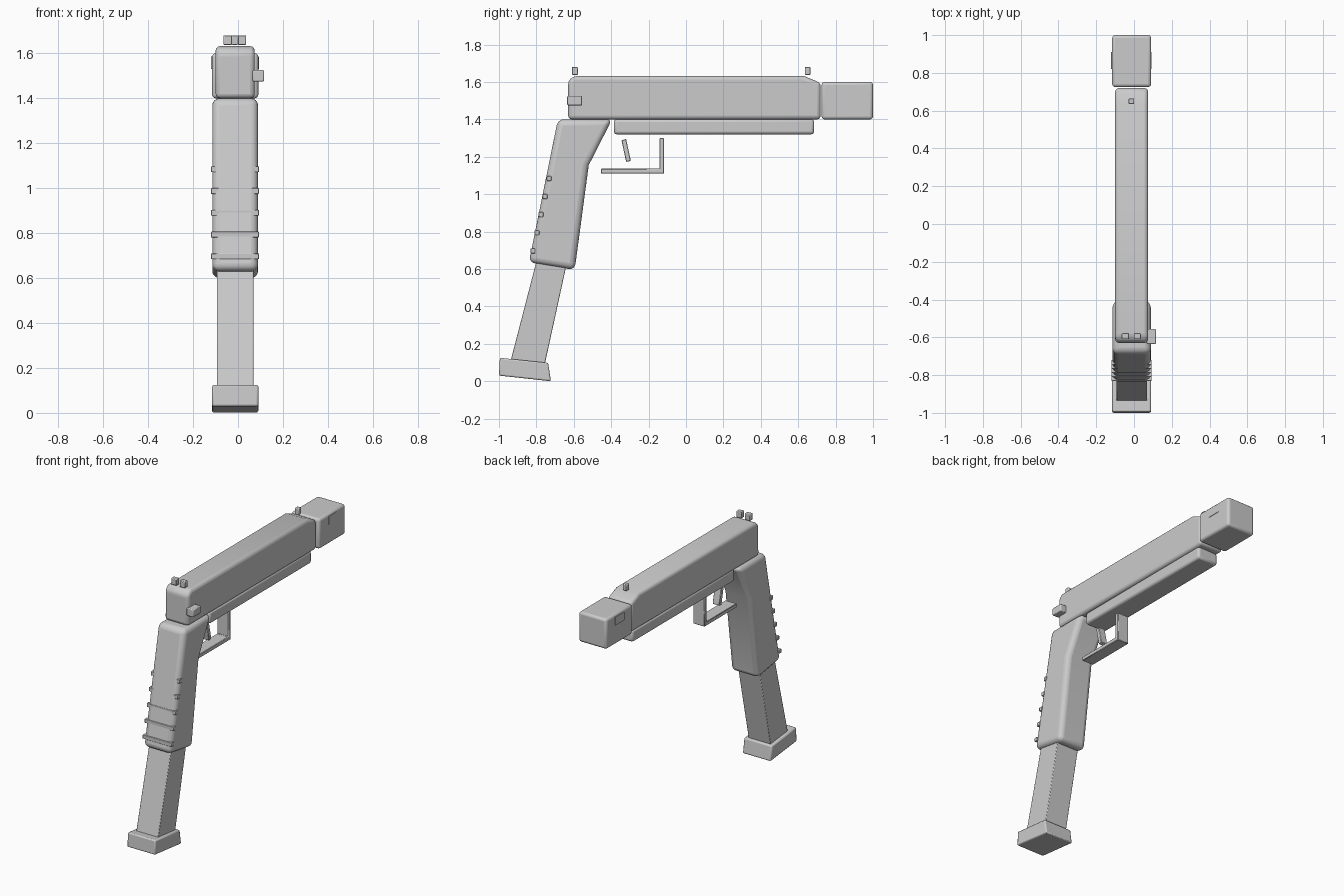
import bpy, bmesh
from math import radians

if "Cube" in bpy.data.objects:
    bpy.data.objects.remove(bpy.data.objects["Cube"])

CX = -0.0125  # centre plane of the main body


def prism(name, profile, x0, x1, bevel=0.0, segments=3):
    """Extrude a (y, z) outline from x0 to x1, with optional rounded edges."""
    bm = bmesh.new()
    face = bm.faces.new([bm.verts.new((x0, y, z)) for y, z in profile])
    ext = bmesh.ops.extrude_face_region(bm, geom=[face])
    moved = [v for v in ext["geom"] if isinstance(v, bmesh.types.BMVert)]
    bmesh.ops.translate(bm, verts=moved, vec=(x1 - x0, 0, 0))
    bmesh.ops.recalc_face_normals(bm, faces=bm.faces)
    mesh = bpy.data.meshes.new(name)
    bm.to_mesh(mesh)
    bm.free()
    obj = bpy.data.objects.new(name, mesh)
    bpy.context.collection.objects.link(obj)
    if bevel:
        mod = obj.modifiers.new("round", "BEVEL")
        mod.width = bevel
        mod.segments = segments
        mod.limit_method = "ANGLE"
        mod.angle_limit = radians(25)
    bpy.ops.object.select_all(action="DESELECT")
    obj.select_set(True)
    bpy.context.view_layer.objects.active = obj
    bpy.ops.object.shade_smooth_by_angle(angle=radians(35))
    return obj


def box(name, x, y, z, bevel=0.0, segments=2):
    outline = [(y[0], z[0]), (y[1], z[0]), (y[1], z[1]), (y[0], z[1])]
    return prism(name, outline, x[0], x[1], bevel, segments)


# Upper body with sloped top ends
prism("upper_body", [(-0.63, 1.40), (0.72, 1.40), (0.72, 1.595), (0.63, 1.632),
                     (-0.60, 1.632), (-0.63, 1.605)], CX - 0.087, CX + 0.087, 0.02)

# Front block with small side pads
box("front_block", (CX - 0.103, CX + 0.103), (0.725, 1.0), (1.40, 1.60), 0.016, 3)
box("front_block_pads", (CX - 0.108, CX + 0.106), (0.82, 0.91), (1.53, 1.585))

# Lower rail
box("lower_rail", (CX - 0.075, CX + 0.075), (-0.385, 0.685), (1.32, 1.40), 0.014)

# Grip
prism("grip", [(-0.685, 1.40), (-0.395, 1.40), (-0.52, 1.155),
               (-0.595, 0.595), (-0.84, 0.635)], CX - 0.102, CX + 0.102, 0.032, 4)

# Grip ridges down the back
for i in range(5):
    y, z = -0.732 - 0.0215 * i, 1.084 - 0.0968 * i
    box(f"grip_ridge_{i + 1}", (-0.12, 0.093), (y - 0.013, y + 0.012),
        (z - 0.013, z + 0.013), 0.003)

# Lower column and its base plate
prism("lower_column", [(-0.795, 0.66), (-0.635, 0.64), (-0.755, 0.09), (-0.94, 0.10)],
      CX - 0.081, CX + 0.081, 0.004, 2)
prism("base_plate", [(-1.0, 0.03), (-0.722, 0.0), (-0.737, 0.098), (-0.995, 0.125)],
      CX - 0.103, CX + 0.103, 0.008, 2)

# Guard loop and lever inside it
prism("guard", [(-0.455, 1.11), (-0.117, 1.11), (-0.117, 1.30), (-0.142, 1.30),
                (-0.142, 1.136), (-0.455, 1.136)], CX - 0.042, CX + 0.042, 0.003, 1)
prism("inner_lever", [(-0.345, 1.288), (-0.32, 1.295), (-0.295, 1.178), (-0.32, 1.172)],
      CX - 0.025, CX + 0.025, 0.003, 1)

# Top posts
for name, x0, x1, y0, y1 in (("front_post", -0.028, 0.0, 0.635, 0.665),
                             ("rear_post_left", -0.065, -0.026, -0.61, -0.578),
                             ("rear_post_right", -0.001, 0.036, -0.61, -0.578)):
    box(name, (x0, x1), (y0, y1), (1.638, 1.68), 0.004)

# Side catch
box("side_catch", (0.065, 0.116), (-0.635, -0.555), (1.475, 1.525), 0.005)
